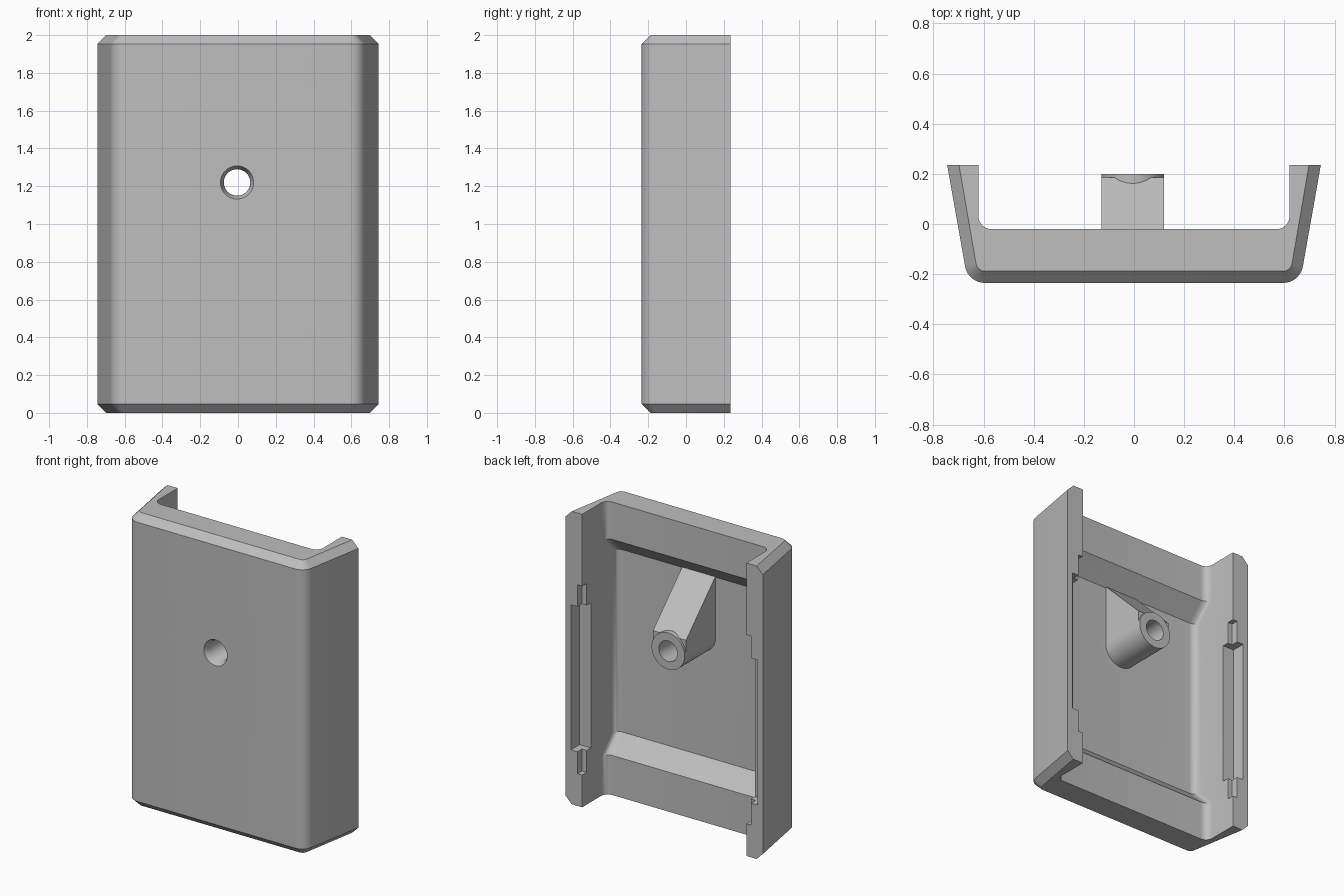
import bpy, bmesh, math
from mathutils import Vector

cube = bpy.data.objects.get("Cube")
if cube:
    bpy.data.objects.remove(cube, do_unlink=True)

grey = bpy.data.materials.new("plain_grey")
grey.use_nodes = True
colour = (0.52, 0.52, 0.52, 1)
grey.diffuse_color = colour
grey.node_tree.nodes["Principled BSDF"].inputs["Base Color"].default_value = colour


def finish(name, bm):
    bmesh.ops.recalc_face_normals(bm, faces=bm.faces)
    mesh = bpy.data.meshes.new(name)
    bm.to_mesh(mesh)
    bm.free()
    mesh.materials.append(grey)
    obj = bpy.data.objects.new(name, mesh)
    bpy.context.collection.objects.link(obj)
    return obj


def tray_outline(x_back, y_back, x_front, y_front, r, steps=8):
    """Symmetric plan outline with rounded front corners."""
    d = Vector((x_back - x_front, y_back - y_front)).normalized()
    t = r / math.tan(math.acos(-d.x) / 2)
    end = math.atan2(-d.x, d.y)
    half = []
    for i in range(steps + 1):
        a = -math.pi / 2 + (end + math.pi / 2) * i / steps
        half.append((x_front - t + r * math.cos(a), y_front + r + r * math.sin(a)))
    half.append((x_back, y_back))
    return half + [(-x, y) for x, y in reversed(half)]


def loft(name, sections):
    """Skin a stack of (z, outline) sections and cap both ends."""
    bm = bmesh.new()
    rings = [[bm.verts.new((x, y, z)) for x, y in pts] for z, pts in sections]
    n = len(rings[0])
    for a, b in zip(rings, rings[1:]):
        for i in range(n):
            j = (i + 1) % n
            bm.faces.new((a[i], a[j], b[j], b[i]))
    bm.faces.new(rings[0])
    bm.faces.new(rings[-1])
    return finish(name, bm)


def box(name, x0, x1, y0, y1, z0, z1):
    pts = [(x0, y0), (x1, y0), (x1, y1), (x0, y1)]
    return loft(name, [(z0, pts), (z1, pts)])


def rod(name, y0, y1, r0, r1):
    """Round part running along y on the screw axis."""
    bm = bmesh.new()
    bmesh.ops.create_cone(bm, cap_ends=True, segments=48, radius1=r1, radius2=r0, depth=y1 - y0)
    for v in bm.verts:
        x, y, z = v.co
        v.co = (AXIS_X + x, (y0 + y1) / 2 - z, AXIS_Z + y)
    return finish(name, bm)


def combine(target, tool, operation):
    mod = target.modifiers.new(tool.name, "BOOLEAN")
    mod.operation, mod.solver, mod.object = operation, "EXACT", tool
    bpy.context.view_layer.objects.active = target
    bpy.ops.object.modifier_apply(modifier=mod.name)
    bpy.data.objects.remove(tool, do_unlink=True)


AXIS_X, AXIS_Z = -0.005, 1.22
BACK, FRONT, LIP, FLOOR = 0.235, -0.235, -0.02, -0.135
BEVEL = 0.047

# Outer body with bevelled top and bottom rims
full = tray_outline(0.745, BACK, 0.662, FRONT, 0.08)
inset = tray_outline(0.698, BACK, 0.625, FRONT + BEVEL, 0.035)
body = loft("cover_shell", [(0, inset), (BEVEL, full), (2 - BEVEL, full), (2, inset)])

# Cavity: shallow at the end lips, sloping to a deeper floor
levels = [(-0.1, LIP), (0.27, LIP), (0.385, FLOOR), (1.63, FLOOR), (1.745, LIP), (2.1, LIP)]
cavity = loft("cavity", [(z, tray_outline(0.62, 0.4, 0.62, y, 0.05)) for z, y in levels])
combine(body, cavity, "DIFFERENCE")

# Stepped snap slots in the rear edge of both walls
for s in (-1, 1):
    combine(body, box("rim_notch", s * 0.55, s * 0.655, 0.186, 0.3, 0.22, 1.51), "DIFFERENCE")
    combine(body, box("rim_slot", s * 0.6, s * 0.705, 0.14, 0.31, 0.37, 1.36), "DIFFERENCE")

# Screw boss and its sloped gusset
boss = rod("screw_boss", -0.17, 0.2, 0.125, 0.125)
bm = bmesh.new()
side = [(-0.17, AXIS_Z), (0.185, AXIS_Z), (0.185, 1.322), (FLOOR, 1.64), (-0.17, 1.64)]
face = bm.faces.new([bm.verts.new((AXIS_X - 0.125, y, z)) for y, z in side])
ext = bmesh.ops.extrude_face_region(bm, geom=[face])
bmesh.ops.translate(bm, vec=(0.25, 0, 0),
                    verts=[g for g in ext["geom"] if isinstance(g, bmesh.types.BMVert)])
if len(bm.faces) == len(side) + 1:
    bm.faces.new([v for v in bm.verts if v.co.x < AXIS_X])
gusset = finish("boss_gusset", bm)
combine(boss, gusset, "UNION")
combine(body, boss, "UNION")

# Screw hole with countersunk mouth
combine(body, rod("bore", -0.4, 0.4, 0.07, 0.07), "DIFFERENCE")
combine(body, rod("countersink", FRONT - 0.01, FRONT + 0.035, 0.093, 0.07), "DIFFERENCE")

bpy.ops.object.select_all(action="DESELECT")
body.select_set(True)
bpy.context.view_layer.objects.active = body
bpy.ops.object.shade_smooth_by_angle(angle=math.radians(30))
